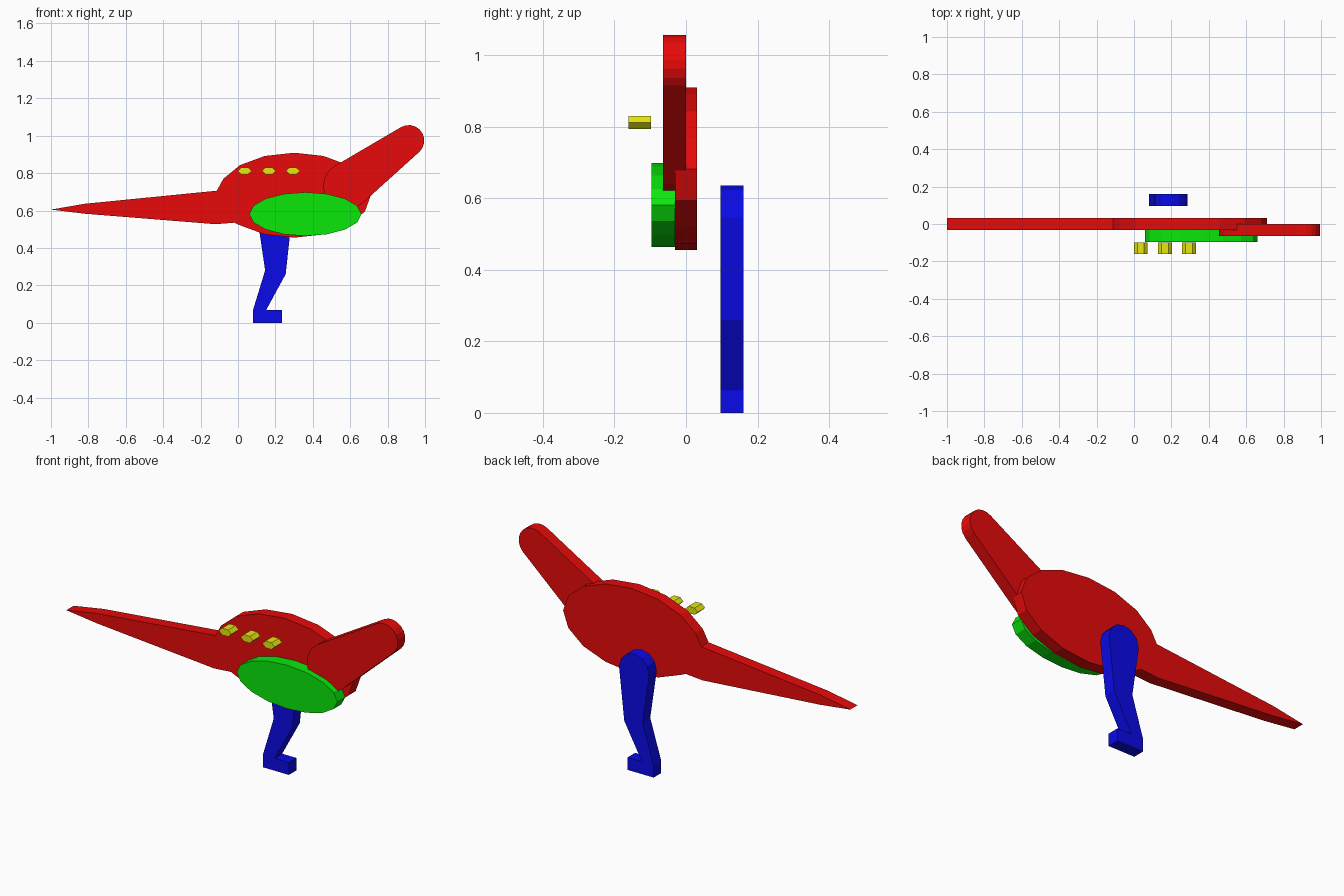
import bpy, bmesh, math

if "Cube" in bpy.data.objects:
    bpy.data.objects.remove(bpy.data.objects["Cube"])


def material(name, rgb):
    m = bpy.data.materials.new(name)
    m.diffuse_color = (*rgb, 1)
    m.use_nodes = True
    m.node_tree.nodes["Principled BSDF"].inputs["Base Color"].default_value = m.diffuse_color
    return m


RED = material("red", (0.8, 0.003, 0.003))
GREEN = material("green", (0.003, 0.8, 0.003))
BLUE = material("blue", (0.003, 0.003, 0.8))
YELLOW = material("yellow", (0.8, 0.8, 0.005))


def arc(cx, cz, rx, rz, start, end, steps):
    """Points along an elliptical arc, angles in degrees."""
    pts = []
    for i in range(steps + 1):
        a = math.radians(start + (end - start) * i / steps)
        pts.append((cx + rx * math.cos(a), cz + rz * math.sin(a)))
    return pts


def plate(name, outline, y0, y1, mat):
    """Extrude an x-z outline between two depths."""
    bm = bmesh.new()
    face = bm.faces.new([bm.verts.new((x, y0, z)) for x, z in outline])
    ext = bmesh.ops.extrude_face_region(bm, geom=[face])
    moved = [g for g in ext["geom"] if isinstance(g, bmesh.types.BMVert)]
    bmesh.ops.translate(bm, verts=moved, vec=(0, y1 - y0, 0))
    bmesh.ops.recalc_face_normals(bm, faces=bm.faces)
    me = bpy.data.meshes.new(name)
    bm.to_mesh(me)
    bm.free()
    me.materials.append(mat)
    ob = bpy.data.objects.new(name, me)
    bpy.context.collection.objects.link(ob)
    return ob


# Oval body running into a long pointed tail
body = arc(0.30, 0.682, 0.41, 0.227, -135, 180, 14)
tail = [(-0.113, 0.706), (-0.82, 0.636), (-1.0, 0.605),
        (-0.82, 0.583), (-0.12, 0.527), (-0.02, 0.535)]
plate("body_and_tail", body[:-1] + tail, -0.031, 0.031, RED)

# Tapered neck and head: wide rounded base, narrow rounded tip
neck = arc(0.58, 0.73, 0.125, 0.125, 120, 315, 10)
head = arc(0.913, 0.974, 0.083, 0.083, -45, 120, 9)
plate("neck_and_head", neck + head, -0.064, 0.0, RED)

# Oval wing on the near side
plate("wing", arc(0.36, 0.581, 0.30, 0.117, 0, 337.5, 15), -0.097, -0.031, GREEN)

# Bent leg with rounded hip and short foot
leg = [(0.08, 0), (0.235, 0), (0.235, 0.067), (0.15, 0.067), (0.255, 0.26)]
leg += arc(0.196, 0.545, 0.09, 0.09, 0, 180, 6) + [(0.145, 0.28), (0.08, 0.067)]
plate("leg", leg, 0.097, 0.161, BLUE)

# Row of hexagonal spots in front of the body
for i in range(3):
    spot = arc(0.036 + 0.129 * i, 0.812, 0.037, 0.021, 0, 300, 5)
    plate("spot_%d" % (i + 1), spot, -0.161, -0.098, YELLOW)
